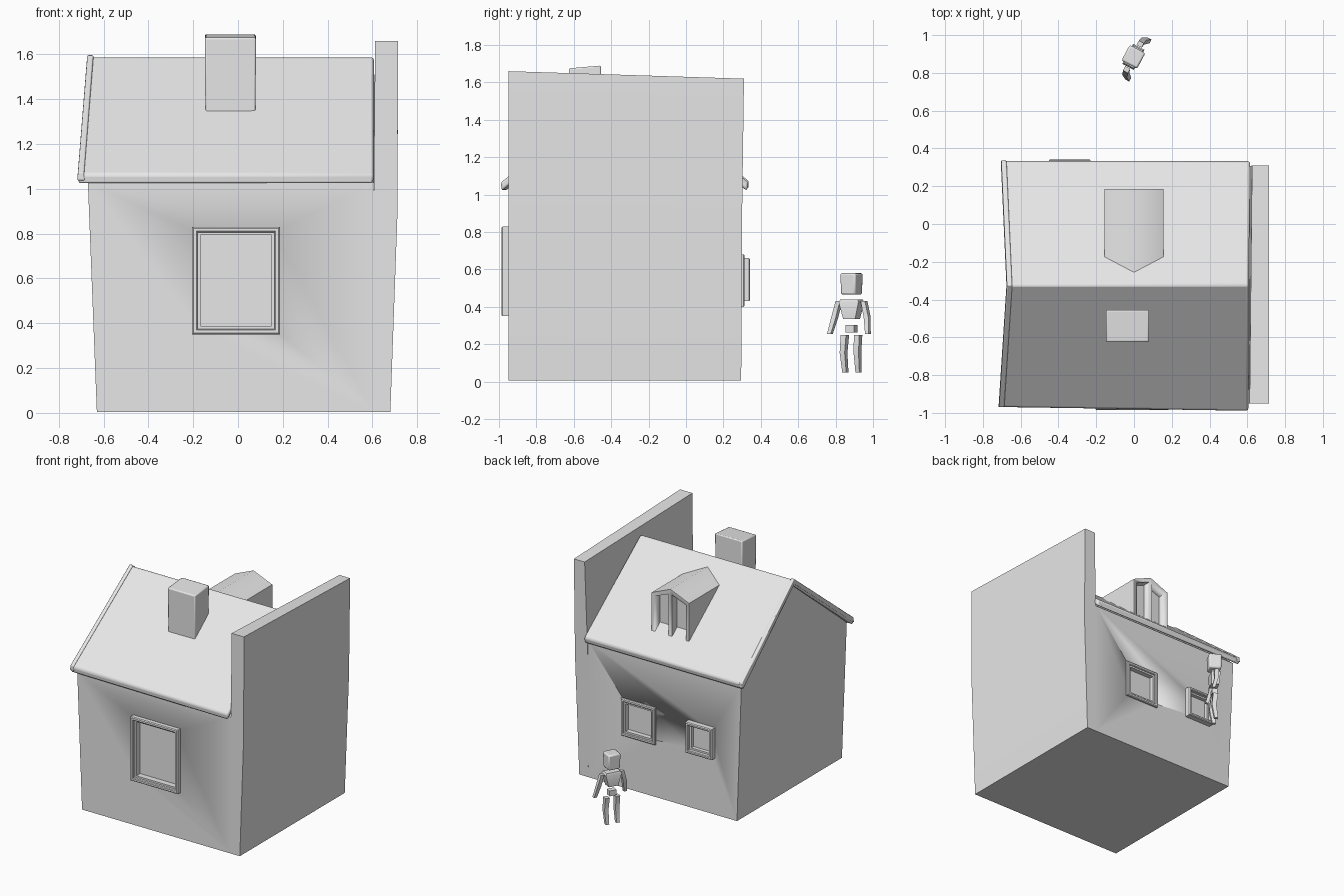
import bpy, bmesh, math
from mathutils import Vector, Matrix

cube = bpy.data.objects.get("Cube")
if cube:
    bpy.data.objects.remove(cube, do_unlink=True)

grey = bpy.data.materials.new("light_grey")
grey.use_nodes = True
grey.diffuse_color = (0.8, 0.8, 0.8, 1)
grey.node_tree.nodes["Principled BSDF"].inputs["Base Color"].default_value = (0.8, 0.8, 0.8, 1)


def loft(name, sections, bevel=0, smooth=30):
    """Skin a row of matching closed loops and cap both ends."""
    bm = bmesh.new()
    rows = [[bm.verts.new(p) for p in s] for s in sections]
    n = len(rows[0])
    for a, b in zip(rows, rows[1:]):
        for i in range(n):
            j = (i + 1) % n
            bm.faces.new((a[i], a[j], b[j], b[i]))
    bm.faces.new(rows[0])
    bm.faces.new(rows[-1])
    bmesh.ops.recalc_face_normals(bm, faces=bm.faces)
    me = bpy.data.meshes.new(name)
    bm.to_mesh(me)
    bm.free()
    me.materials.append(grey)
    ob = bpy.data.objects.new(name, me)
    bpy.context.collection.objects.link(ob)
    activate(ob)
    bpy.ops.object.shade_smooth_by_angle(angle=math.radians(smooth))
    if bevel:
        mod = ob.modifiers.new("soft_edges", 'BEVEL')
        mod.width, mod.segments, mod.limit_method = bevel, 2, 'ANGLE'
    return ob


def activate(ob):
    bpy.ops.object.select_all(action='DESELECT')
    ob.select_set(True)
    bpy.context.view_layer.objects.active = ob


def rect_z(x0, x1, y0, y1, z):
    return [(x0, y0, z), (x1, y0, z), (x1, y1, z), (x0, y1, z)]


def rect_y(x0, x1, z0, z1, y):
    return [(x0, y, z0), (x1, y, z0), (x1, y, z1), (x0, y, z1)]


def cut(target, cutter):
    cutter.hide_render = True
    mod = target.modifiers.new("cut", 'BOOLEAN')
    mod.object, mod.operation, mod.solver = cutter, 'DIFFERENCE', 'EXACT'
    activate(target)
    bpy.ops.object.modifier_apply(modifier=mod.name)
    bpy.data.objects.remove(cutter, do_unlink=True)


# House body with gable, leaning slightly outwards
def gable(low, eave, top):
    return [(low, -0.95, 0.005), (eave, -0.95, 1.03), (top, -0.325, 1.56),
            (eave, 0.30, 1.03), (low, 0.295, 0.005)]


body = loft("house_body", [gable(-0.63, -0.67, -0.65), gable(0.605, 0.605, 0.605)])

# Tall party wall on the left side
wall = [rect_z(0.605, 0.68, -0.95, 0.295, 0.005),
        rect_z(0.605, 0.712, -0.95, 0.30, 0.9),
        [(0.612, -0.95, 1.66), (0.714, -0.95, 1.66), (0.714, 0.31, 1.62), (0.625, 0.31, 1.62)]]
loft("party_wall", wall)


# Roof slab with overhanging eaves
def roof_end(eave, ridge, front):
    return [(eave, front, 1.065), (ridge, -0.325, 1.59), (eave + 0.01, 0.335, 1.065),
            (eave + 0.01, 0.325, 1.02), (ridge, -0.325, 1.545), (eave, front + 0.005, 1.02)]


loft("roof", [roof_end(-0.715, -0.672, -0.97), roof_end(0.605, 0.607, -0.99)], 0.012)
# Rounded gable verge strip at the end of the roof
loft("roof_verge", [[(x + dx, y, z + dz) for dx, dz in ((0, -0.03), (0.035, -0.03), (0.03, 0.008), (0.004, 0.008))]
                    for x, y, z in ((-0.718, -0.97, 1.065), (-0.676, -0.325, 1.59), (-0.706, 0.335, 1.065))], 0.005)

# Chimney
loft("chimney", [rect_z(-0.145, 0.078, -0.622, -0.455, 1.25),
                 [(-0.148, -0.626, 1.675), (0.08, -0.626, 1.675),
                  (0.08, -0.455, 1.69), (-0.148, -0.455, 1.69)]], 0.008)


# Dormer with two recessed panes
def dormer_end(y):
    return [(-0.155, y, 1.14), (-0.155, y, 1.47), (0, y, 1.535), (0.155, y, 1.47), (0.155, y, 1.14)]


dormer = loft("dormer", [dormer_end(0.185), dormer_end(-0.27)], 0, 50)
for s in (-1, 1):
    pane = [(0.014, 1.16), (0.128, 1.16), (0.128, 1.45), (0.014, 1.495)]
    cut(dormer, loft("pane_cutter", [[(s * x, y, z) for x, z in pane] for y in (0.125, 0.22)]))


# Windows: stepped frame with a recessed pane
def window(name, x0, x1, z0, z1, wall_y, out, proud, width, depth):
    def loop(inset, d):
        return rect_y(x0 + inset, x1 - inset, z0 + inset, z1 - inset, wall_y + out * d)
    hole = width + 0.006
    cut(body, loft("window_cutter", [loop(hole, -depth - 0.01), loop(hole, 0.1)]))
    steps = [(0, -0.004), (0, proud - 0.006), (0.006, proud), (width - 0.005, proud),
             (width, proud - 0.005), (width, proud * 0.4), (width + 0.013, proud * 0.4),
             (width + 0.013, -depth)]
    frame = loft(name, [loop(*s) for s in steps])
    # Open the hidden back cap so the frame is a clean shell facing outwards
    bm = bmesh.new()
    bm.from_mesh(frame.data)
    back = [f for f in bm.faces
            if all(abs((v.co.y - wall_y) * out + 0.004) < 1e-4 for v in f.verts)]
    bmesh.ops.delete(bm, geom=back, context='FACES_ONLY')
    pane = min(bm.faces, key=lambda f: f.calc_center_median().y * out)
    if pane.normal.y * out < 0:
        bmesh.ops.reverse_faces(bm, faces=bm.faces)
    bm.to_mesh(frame.data)
    bm.free()


window("front_window", -0.205, 0.187, 0.35, 0.83, -0.95, -1, 0.036, 0.024, 0.03)
window("back_window_large", 0.04, 0.325, 0.40, 0.68, 0.298, 1, 0.016, 0.024, 0.03)
window("back_window_small", -0.45, -0.23, 0.43, 0.66, 0.298, 1, 0.045, 0.022, 0.01)

# Standing figure, turned sideways; local x is sideways, local -y is forward
turn = Matrix.Translation((-0.003, 0.885, 0)) @ Matrix.Rotation(math.radians(62), 4, 'Z')


def block(name, levels, bevel=0.0):
    """Stack of rectangles: centre x, centre y, half width, half depth, height."""
    rows = [[turn @ Vector(p) for p in rect_z(x - w, x + w, y - d, y + d, z)]
            for x, y, w, d, z in levels]
    return loft(name, rows, bevel)


block("figure_head", [(0, 0, 0.044, 0.044, 0.465), (0, 0, 0.047, 0.047, 0.58)], 0.01)
block("figure_torso", [(0, 0, 0.036, 0.028, 0.335), (0, 0, 0.06, 0.034, 0.425),
                       (0, 0, 0.052, 0.028, 0.44)])
block("figure_hips", [(0, 0, 0.026, 0.02, 0.262), (0, 0, 0.026, 0.02, 0.302)])
for side, s in (("left", 1), ("right", -1)):
    block("figure_arm_" + side, [(s * 0.115, -0.03, 0.011, 0.012, 0.255),
                                 (s * 0.098, -0.006, 0.014, 0.014, 0.345),
                                 (s * 0.076, 0, 0.013, 0.015, 0.43)])
    block("figure_leg_" + side, [(s * 0.04, 0.005, 0.012, 0.013, 0.05),
                                 (s * 0.042, -0.012, 0.015, 0.016, 0.155),
                                 (s * 0.04, 0, 0.016, 0.018, 0.25)])
